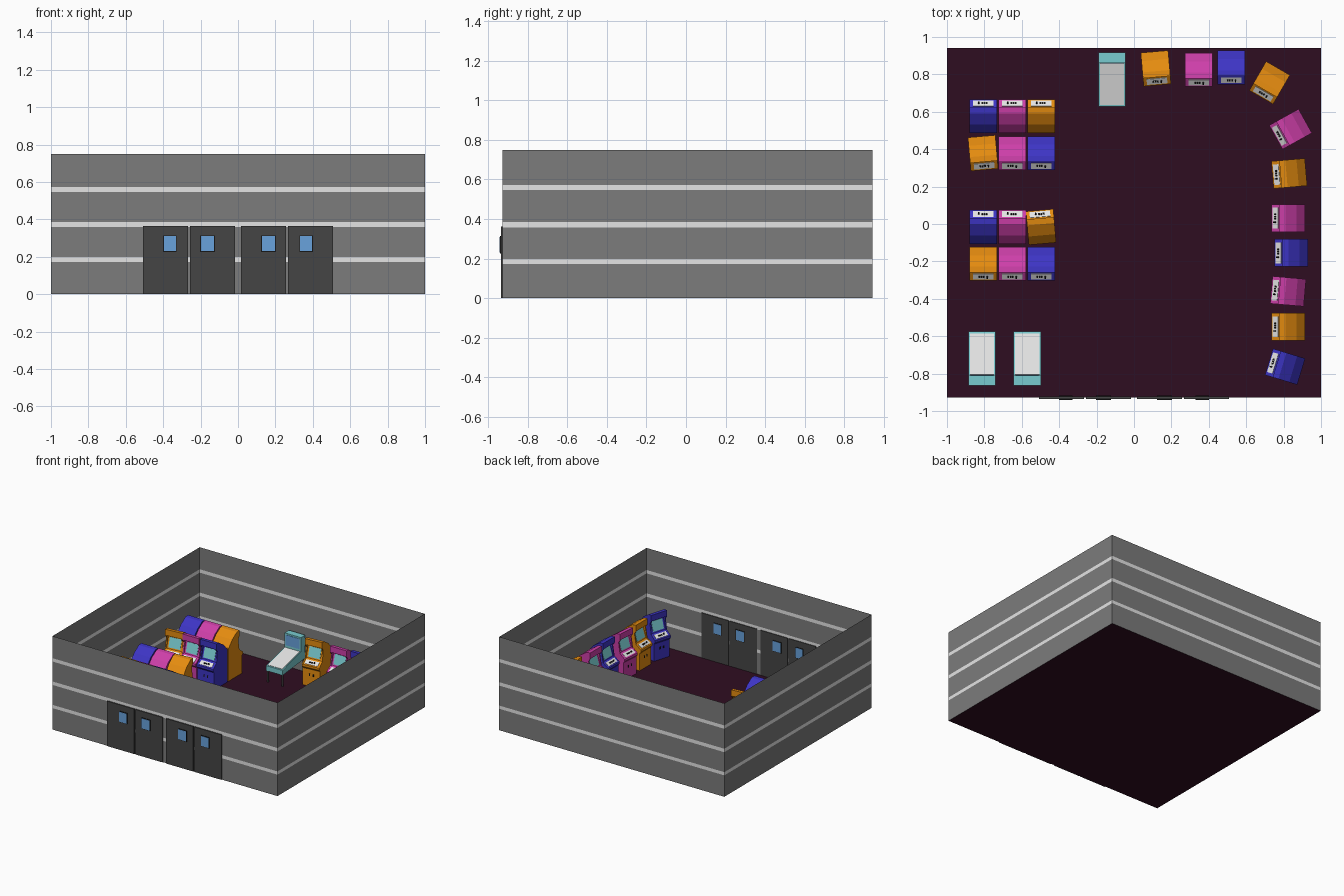
import bpy, bmesh, math

if "Cube" in bpy.data.objects:
    bpy.data.objects.remove(bpy.data.objects["Cube"])

# ---------- materials ----------
def mat(name, r, g, b):
    m = bpy.data.materials.new(name)
    m.diffuse_color = (r, g, b, 1)
    m.use_nodes = True
    m.node_tree.nodes["Principled BSDF"].inputs["Base Color"].default_value = m.diffuse_color
    return m

WALL = mat("wall_grey", 0.20, 0.20, 0.20)
LIGHT = mat("light_grey", 0.78, 0.78, 0.78)
DOOR = mat("door_charcoal", 0.06, 0.06, 0.06)
FLOOR = mat("floor_plum", 0.028, 0.004, 0.015)
BLUE = mat("cabinet_blue", 0.047, 0.035, 0.56)
PINK = mat("cabinet_pink", 0.62, 0.05, 0.40)
ORANGE = mat("cabinet_orange", 0.78, 0.26, 0.005)
TEAL = mat("teal", 0.19, 0.60, 0.63)
GLASS = mat("window_blue", 0.14, 0.36, 0.72)
BLACK = mat("black", 0.008, 0.008, 0.008)


# ---------- helpers ----------
def prism(bm, profile, x0, x1, mi):
    """Extrude a (y, z) profile from x0 to x1."""
    a = [bm.verts.new((x0, y, z)) for y, z in profile]
    b = [bm.verts.new((x1, y, z)) for y, z in profile]
    n = len(profile)
    faces = [bm.faces.new(a), bm.faces.new(b[::-1])]
    for i in range(n):
        j = (i + 1) % n
        faces.append(bm.faces.new((a[i], b[i], b[j], a[j])))
    for f in faces:
        f.material_index = mi


def box(bm, x0, x1, y0, y1, z0, z1, mi):
    prism(bm, [(y0, z0), (y1, z0), (y1, z1), (y0, z1)], x0, x1, mi)


def plate(bm, a, b, s, e, x0, x1, t, mi):
    """Thin plate on the slope a->b, covering the fraction s..e of it."""
    dy, dz = b[0] - a[0], b[1] - a[1]
    ln = math.hypot(dy, dz)
    ny, nz = -dz / ln, dy / ln
    p = (a[0] + dy * s, a[1] + dz * s)
    q = (a[0] + dy * e, a[1] + dz * e)
    lo = [(v[0] - ny * 0.002, v[1] - nz * 0.002) for v in (p, q)]
    hi = [(v[0] + ny * t, v[1] + nz * t) for v in (q, p)]
    prism(bm, lo + hi, x0, x1, mi)


def mesh_from(bm, name, mats, fix=True):
    if fix:
        bmesh.ops.recalc_face_normals(bm, faces=bm.faces)
    me = bpy.data.meshes.new(name)
    bm.to_mesh(me)
    bm.free()
    for m in mats:
        me.materials.append(m)
    return me


def place(name, me, x=0, y=0, deg=0):
    o = bpy.data.objects.new(name, me)
    o.location = (x, y, 0)
    o.rotation_euler = (0, 0, math.radians(deg))
    bpy.context.collection.objects.link(o)
    return o


# ---------- room ----------
Y0, Y1 = -0.927, 0.942
corners = [(-1, Y0), (1, Y0), (1, Y1), (-1, Y1)]

bm = bmesh.new()
bm.faces.new([bm.verts.new((x, y, 0)) for x, y in corners])
place("floor", mesh_from(bm, "floor", [FLOOR], False))

# walls: rows of faces, every second row is a light stripe
levels = [0, 0.172, 0.198, 0.358, 0.386, 0.546, 0.573, 0.75]
bm = bmesh.new()
rings = [[bm.verts.new((x, y, z)) for x, y in corners] for z in levels]
for r in range(len(levels) - 1):
    for i in range(4):
        j = (i + 1) % 4
        f = bm.faces.new((rings[r][i], rings[r][j], rings[r + 1][j], rings[r + 1][i]))
        f.material_index = r % 2
place("striped_walls", mesh_from(bm, "walls", [WALL, LIGHT], False))

# doors with framed windows, mirrored about the middle
for side in (-1, 1):
    for k, (d0, d1, w0, w1) in enumerate([(0.016, 0.257, 0.128, 0.198),
                                          (0.267, 0.508, 0.332, 0.396)]):
        bm = bmesh.new()
        def span(a, b):
            return sorted((a * side, b * side))
        box(bm, *span(d0, d1), Y0 - 0.009, Y0 + 0.006, 0.002, 0.363, 0)
        box(bm, *span(w0 - 0.004, w1 + 0.004), Y0 - 0.013, Y0 + 0.009, 0.226, 0.314, 1)
        box(bm, *span(w0, w1), Y0 - 0.015, Y0 + 0.011, 0.23, 0.31, 2)
        place("door", mesh_from(bm, "door", [DOOR, BLACK, GLASS]))


# ---------- arcade cabinet (front faces -y) ----------
def cabinet_mesh(colour):
    bm = bmesh.new()
    W = 0.0735
    back = [(0.09, 0.002), (0.09, 0.265), (0.045, 0.318), (-0.015, 0.357), (-0.047, 0.36)]
    low = [(-0.09, 0.172), (-0.09, 0.155), (-0.078, 0.14), (-0.078, 0.002)]
    screen_lo, screen_hi = (-0.04, 0.207), (-0.012, 0.302)
    # centre body with recessed screen, and side panels
    prism(bm, back + [(-0.047, 0.312), screen_hi, screen_lo] + low, -W + 0.01, W - 0.01, 0)
    for s in (-1, 1):
        x0, x1 = sorted((s * (W - 0.01), s * W))
        prism(bm, back + [(-0.047, 0.312), (-0.032, 0.29), (-0.046, 0.205)] + low, x0, x1, 0)
    # screen and control panel
    plate(bm, screen_lo, screen_hi, 0.1, 0.9, -0.05, 0.05, 0.003, 1)
    pa, pb = low[0], screen_lo
    plate(bm, pa, pb, 0.15, 0.75, -0.055, 0.055, 0.003, 2)
    # buttons and joystick
    for i in range(3):
        x = -0.024 + i * 0.012
        plate(bm, pa, pb, 0.36, 0.54, x, x + 0.009, 0.006, 3)
    plate(bm, pa, pb, 0.38, 0.52, 0.019, 0.026, 0.016, 3)
    # coin slots
    for x in (-0.02, 0.012):
        box(bm, x, x + 0.009, -0.081, -0.077, 0.085, 0.103, 3)
    return mesh_from(bm, "cabinet", [colour, TEAL, LIGHT, BLACK])


cab = {"b": cabinet_mesh(BLUE), "p": cabinet_mesh(PINK), "o": cabinet_mesh(ORANGE)}

# left blocks: two back-to-back rows each
for y, deg, order, tilted in [(0.576, 180, "bpo", -1), (0.379, 0, "opb", 0),
                              (-0.016, 180, "bpo", 2), (-0.213, 0, "opb", -1)]:
    for i, c in enumerate(order):
        place("arcade_cabinet", cab[c], -0.807 + i * 0.155, y, deg + (5 if i == tilted else 0))

# arc along the back and right walls
for c, x, y, deg in [("o", 0.117, 0.832, 5), ("p", 0.347, 0.824, 0), ("b", 0.52, 0.837, 0),
                     ("o", 0.725, 0.755, -30), ("p", 0.837, 0.507, -61),
                     ("o", 0.83, 0.27, -85), ("p", 0.824, 0.032, -90),
                     ("b", 0.84, -0.155, -90), ("p", 0.824, -0.36, -95),
                     ("o", 0.824, -0.55, -90), ("b", 0.808, -0.763, -107)]:
    place("arcade_cabinet", cab[c], x, y, deg)

# ---------- pinball table (front faces -y) ----------
bm = bmesh.new()
W, D = 0.0725, 0.144
top_a, top_b = (-D, 0.135), (D - 0.055, 0.195)
prism(bm, [(-D, 0.095), (D, 0.125), (D, 0.195), top_b, top_a], -W, W, 0)
plate(bm, top_a, top_b, 0.04, 0.99, -W + 0.008, W - 0.008, 0.003, 1)
box(bm, -W, W, D - 0.055, D, 0.195, 0.31, 0)                                  # backbox
box(bm, -W + 0.012, W - 0.012, D - 0.058, D - 0.054, 0.215, 0.298, 2)         # backbox glass
for sx in (-1, 1):
    for y in (-D + 0.012, D - 0.012):
        x = sx * (W - 0.008)
        box(bm, x - 0.005, x + 0.005, y - 0.005, y + 0.005, 0.002, 0.12, 3)   # legs
pin = mesh_from(bm, "pinball", [TEAL, LIGHT, GLASS, DOOR])
for x, y, deg in [(-0.117, 0.773, 0), (-0.813, -0.72, 180), (-0.571, -0.72, 180)]:
    place("pinball_table", pin, x, y, deg)
